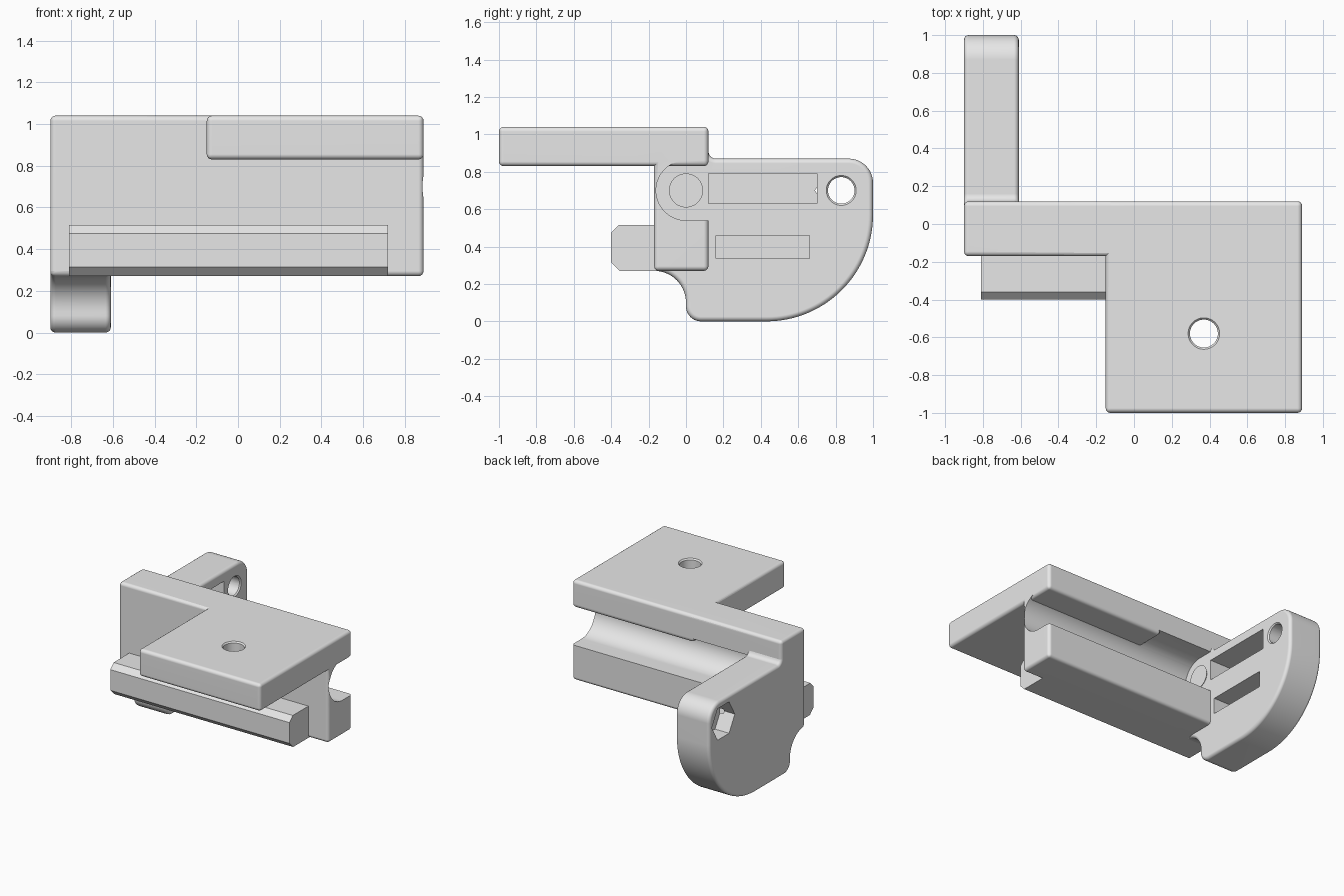
import bpy, bmesh, math
from mathutils import Matrix

if "Cube" in bpy.data.objects:
    bpy.data.objects.remove(bpy.data.objects["Cube"], do_unlink=True)

grey = bpy.data.materials.new("plain grey")
grey.use_nodes = True
grey.diffuse_color = (0.8, 0.8, 0.8, 1)
grey.node_tree.nodes["Principled BSDF"].inputs["Base Color"].default_value = (0.8, 0.8, 0.8, 1)


def finish(bm, name):
    bmesh.ops.recalc_face_normals(bm, faces=bm.faces)
    mesh = bpy.data.meshes.new(name)
    bm.to_mesh(mesh)
    bm.free()
    mesh.materials.append(grey)
    ob = bpy.data.objects.new(name, mesh)
    bpy.context.collection.objects.link(ob)
    return ob


def apply(ob, mod):
    bpy.context.view_layer.objects.active = ob
    bpy.ops.object.modifier_apply(modifier=mod.name)


def prism(name, profile, x0, x1):
    """Extrude a (y, z) profile along x."""
    bm = bmesh.new()
    face = bm.faces.new([bm.verts.new((x0, y, z)) for y, z in profile])
    new = bmesh.ops.extrude_face_region(bm, geom=[face])["geom"]
    bmesh.ops.translate(bm, vec=(x1 - x0, 0, 0),
                        verts=[v for v in new if isinstance(v, bmesh.types.BMVert)])
    return finish(bm, name)


def box(name, x, y, z):
    return prism(name, [(y[0], z[0]), (y[1], z[0]), (y[1], z[1]), (y[0], z[1])], *x)


def cone(name, centre, r0, r1, depth, axis="Z", sides=48):
    bm = bmesh.new()
    bmesh.ops.create_cone(bm, cap_ends=True, segments=sides, radius1=r0, radius2=r1, depth=depth)
    if axis == "X":
        bm.transform(Matrix.Rotation(math.pi / 2, 4, "Y"))
    bm.transform(Matrix.Translation(centre))
    return finish(bm, name)


def arc(cy, cz, r, a0, a1, n):
    steps = [math.radians(a0 + (a1 - a0) * i / n) for i in range(n + 1)]
    return [(cy + r * math.cos(a), cz + r * math.sin(a)) for a in steps]


def rounded(ob, width=0.025):
    mod = ob.modifiers.new("round", "BEVEL")
    mod.width, mod.segments = width, 4
    mod.limit_method, mod.angle_limit = "ANGLE", math.radians(40)
    mod.use_clamp_overlap = False
    apply(ob, mod)
    return ob


def combine(ob, other, operation):
    mod = ob.modifiers.new("combine", "BOOLEAN")
    mod.operation, mod.solver, mod.object = operation, "EXACT", other
    apply(ob, mod)
    bpy.data.objects.remove(other, do_unlink=True)


# Main beam with a round channel open to the back
bracket = rounded(box("clamp_bracket", (-0.9, 0.89), (-0.17, 0.12), (0.27, 1.04)))
channel = [(0.3, 0.54)] + arc(0, 0.70, 0.16, 270, 90, 32) + [(0.3, 0.86)]
combine(bracket, prism("channel", channel, -0.61, 1.2), "DIFFERENCE")

# Top plate
plate = rounded(box("top_plate", (-0.15, 0.89), (-1, 0.12), (0.83, 1.04)))
combine(bracket, plate, "UNION")

# Front rail with chamfered nose
rail = [(-0.1, 0.27), (-0.355, 0.27), (-0.4, 0.315), (-0.4, 0.475), (-0.36, 0.515), (-0.1, 0.515)]
combine(bracket, prism("front_rail", rail, -0.81, 0.72), "UNION")

# Curved end flange
outline = (arc(-0.17, 0.10, 0.17, 90, 0, 14) + arc(0.08, 0.08, 0.08, 180, 270, 10)
           + arc(0.43, 0.57, 0.57, 270, 360, 32) + arc(0.87, 0.74, 0.13, 0, 90, 12)
           + arc(0.16, 0.91, 0.04, 270, 180, 6) + [(0.0, 0.91), (0.0, 0.85), (-0.17, 0.85)])
combine(bracket, rounded(prism("end_flange", outline, -0.9, -0.61)), "UNION")

# Bolt holes with chamfered rims and hexagonal nut pockets
for y in (0, 0.83):
    combine(bracket, cone("bolt_hole", (-0.75, y, 0.70), 0.071, 0.071, 0.6, "X"), "DIFFERENCE")
    combine(bracket, cone("hole_rim", (-0.61, y, 0.70), 0.069, 0.091, 0.022, "X"), "DIFFERENCE")
    combine(bracket, cone("nut_pocket", (-0.9, y, 0.70), 0.14, 0.14, 0.24, "X", 6), "DIFFERENCE")

# Plate hole
combine(bracket, cone("plate_hole", (0.37, -0.58, 0.93), 0.074, 0.074, 0.5), "DIFFERENCE")
combine(bracket, cone("plate_rim", (0.37, -0.58, 1.04), 0.073, 0.094, 0.022), "DIFFERENCE")

# Rectangular recesses on the inner flange face
combine(bracket, box("upper_slot", (-0.81, -0.5), (0.12, 0.70), (0.63, 0.79)), "DIFFERENCE")
combine(bracket, box("lower_slot", (-0.81, -0.5), (0.16, 0.66), (0.335, 0.46)), "DIFFERENCE")

# Smooth rounded edges, keep flats flat
bpy.ops.object.select_all(action="DESELECT")
bracket.select_set(True)
bpy.context.view_layer.objects.active = bracket
bpy.ops.object.shade_smooth_by_angle(angle=math.radians(30))
weighted = bracket.modifiers.new("flat_faces", "WEIGHTED_NORMAL")
weighted.keep_sharp = True
